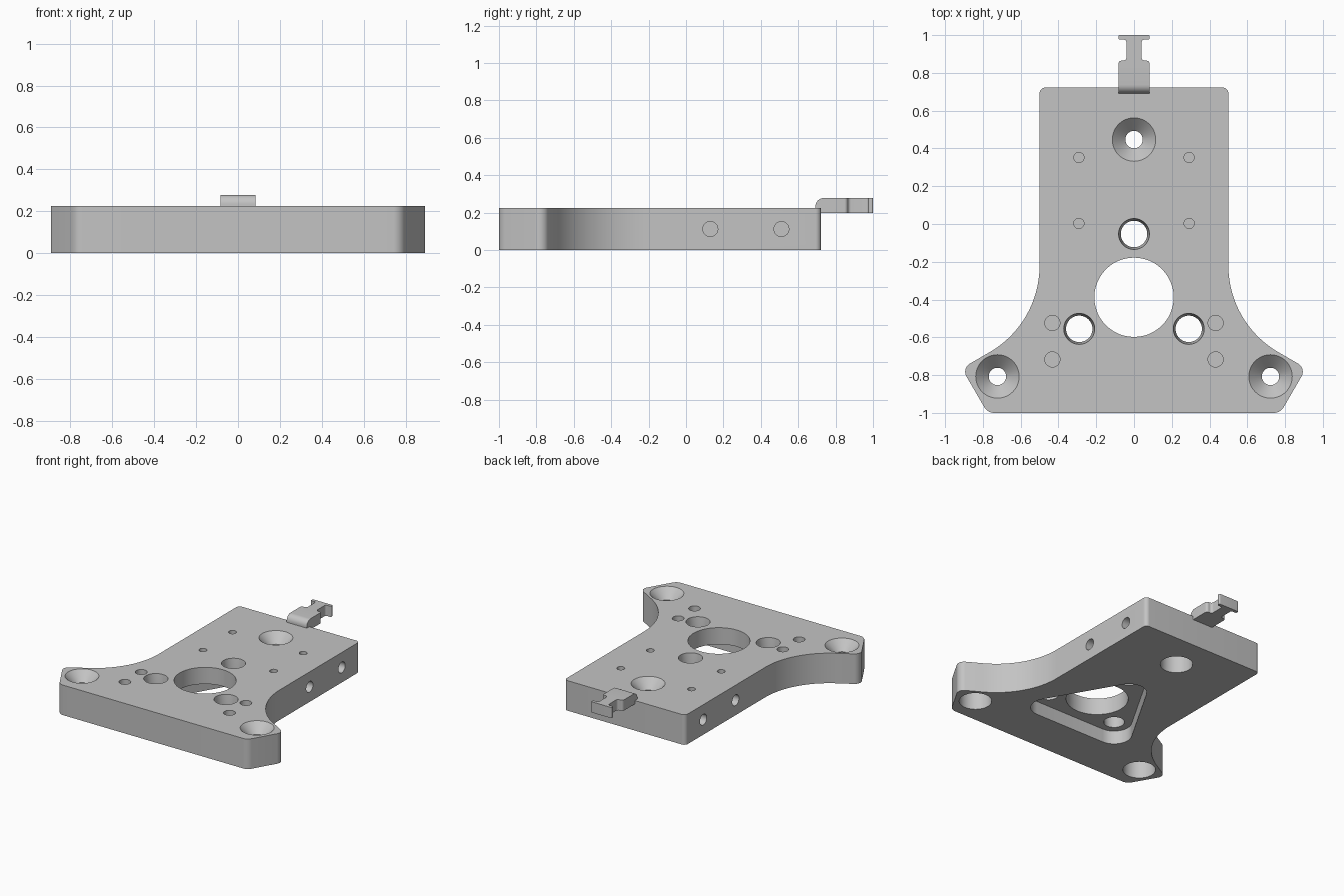
import bpy, bmesh, math
from mathutils import Vector, Matrix

cube = bpy.data.objects.get("Cube")
if cube:
    bpy.data.objects.remove(cube, do_unlink=True)

grey = bpy.data.materials.new("machined_grey")
grey.use_nodes = True
grey.diffuse_color = (0.55, 0.55, 0.55, 1)
grey.node_tree.nodes["Principled BSDF"].inputs["Base Color"].default_value = (0.55, 0.55, 0.55, 1)

H = 0.224   # plate thickness
OVER = 0.05  # cutter overshoot


def finish(bm, name):
    bmesh.ops.recalc_face_normals(bm, faces=bm.faces)
    mesh = bpy.data.meshes.new(name)
    bm.to_mesh(mesh)
    bm.free()
    mesh.materials.append(grey)
    obj = bpy.data.objects.new(name, mesh)
    bpy.context.collection.objects.link(obj)
    return obj


def rounded(corners):
    """Fillet each (x, y, radius) corner of a polygon."""
    out = []
    for i, (x, y, r) in enumerate(corners):
        p = Vector((x, y))
        a = (Vector(corners[i - 1][:2]) - p).normalized()
        b = (Vector(corners[(i + 1) % len(corners)][:2]) - p).normalized()
        if r == 0:
            out.append(p)
            continue
        half = a.angle(b) / 2
        centre = p + (a + b).normalized() * r / math.sin(half)
        start = p + a * r / math.tan(half) - centre
        end = p + b * r / math.tan(half) - centre
        sweep = math.atan2(start.cross(end), start.dot(end))
        steps = 28 if r > 0.3 else 10
        for k in range(steps + 1):
            t = sweep * k / steps
            c, s = math.cos(t), math.sin(t)
            out.append(centre + Vector((c * start.x - s * start.y, s * start.x + c * start.y)))
    return out


def mirrored(half):
    """Complete a right-hand outline with its reflection in x."""
    return half + [(-x, y, r) for x, y, r in reversed(half)]


def loft(bm, rings):
    """Join stacked rings of points and cap both ends."""
    loops = [[bm.verts.new(p) for p in ring] for ring in rings]
    n = len(loops[0])
    for low, high in zip(loops, loops[1:]):
        for i in range(n):
            j = (i + 1) % n
            bm.faces.new((low[i], low[j], high[j], high[i]))
    bm.faces.new(loops[0][::-1])
    bm.faces.new(loops[-1])


def prism(name, outline, z0, z1):
    bm = bmesh.new()
    loft(bm, [[(p.x, p.y, z) for p in outline] for z in (z0, z1)])
    return finish(bm, name)


def lathe(name, profile, matrix, sides=48):
    bm = bmesh.new()
    turns = [2 * math.pi * i / sides for i in range(sides)]
    loft(bm, [[(r * math.cos(t), r * math.sin(t), z) for t in turns] for r, z in profile])
    bm.transform(matrix)
    return finish(bm, name)


def cut(target, cutter):
    mod = target.modifiers.new("cut", 'BOOLEAN')
    mod.operation = 'DIFFERENCE'
    mod.solver = 'EXACT'
    mod.object = cutter
    bpy.context.view_layer.objects.active = target
    bpy.ops.object.modifier_apply(modifier=mod.name)
    bpy.data.objects.remove(cutter, do_unlink=True)


def bore(x, y, profile):
    cut(plate, lathe("bore_cutter", profile, Matrix.Translation((x, y, 0))))


# Base plate with flared front feet
plate = prism("base_plate", rounded(mirrored([
    (0.775, -1, 0.06), (0.912, -0.764, 0.05), (0.5, -0.526, 0.53), (0.5, 0.722, 0.03)])), 0, H)

# Triangular pocket underneath
mounts = [(-0.29, -0.555), (0.29, -0.555), (0, -0.053)]
hub, R = (0, -0.388), 0.12
pocket = []
for k in range(3):
    t = math.radians(90 + 120 * k)
    reach = 0.335 + 2 * R
    pocket.append((reach * math.cos(t), hub[1] + reach * math.sin(t), R))
cut(plate, prism("pocket_cutter", rounded(pocket), -OVER, 0.1))

# Central opening and three tapered mounting holes
bore(*hub, [(0.21, -OVER), (0.21, H + OVER)])
for x, y in mounts:
    bore(x, y, [(0.07, -OVER), (0.07, 0.12), (0.082, H), (0.082, H + OVER)])

# Countersunk screw holes, counterbored from below
for x, y in [(0, 0.447), (-0.723, -0.807), (0.723, -0.807)]:
    bore(x, y, [(0.11, -OVER), (0.11, 0.13), (0.046, 0.13), (0.046, H - 0.07),
                (0.115, H), (0.115, H + OVER)])

# Blind holes in the top and the sides
for side in (-1, 1):
    for x, y, r in [(0.292, 0.352, 0.027), (0.292, 0.003, 0.027),
                    (0.432, -0.524, 0.04), (0.432, -0.717, 0.04)]:
        bore(side * x, y, [(r, H - 0.1), (r, H + OVER)])
    for y in (0.13, 0.51):
        turn = Matrix.Translation((side * 0.5, y, H / 2)) @ Matrix.Rotation(side * math.pi / 2, 4, 'Y')
        cut(plate, lathe("side_cutter", [(0.04, -0.13), (0.04, OVER)], turn))

# Rear hook strap with a narrow neck and end bar
hook = prism("rear_hook", rounded(mirrored([
    (0.083, 0.692, 0), (0.083, 0.865, 0.018), (0.04, 0.865, 0.018), (0.04, 0.976, 0.015),
    (0.083, 0.976, 0.008), (0.083, 1, 0.008)])), 0.198, 0.278)
bm = bmesh.new()
bm.from_mesh(hook.data)
rear = [e for e in bm.edges if all(v.co.y < 0.693 and v.co.z > 0.27 for v in e.verts)]
bmesh.ops.bevel(bm, geom=rear, offset=0.045, segments=8, profile=0.5, affect='EDGES')
bm.to_mesh(hook.data)
bm.free()

# Smooth curved walls, crisp rims
for obj in (plate, hook):
    bpy.ops.object.select_all(action='DESELECT')
    obj.select_set(True)
    bpy.context.view_layer.objects.active = obj
    bpy.ops.object.shade_smooth_by_angle(angle=math.radians(25))
